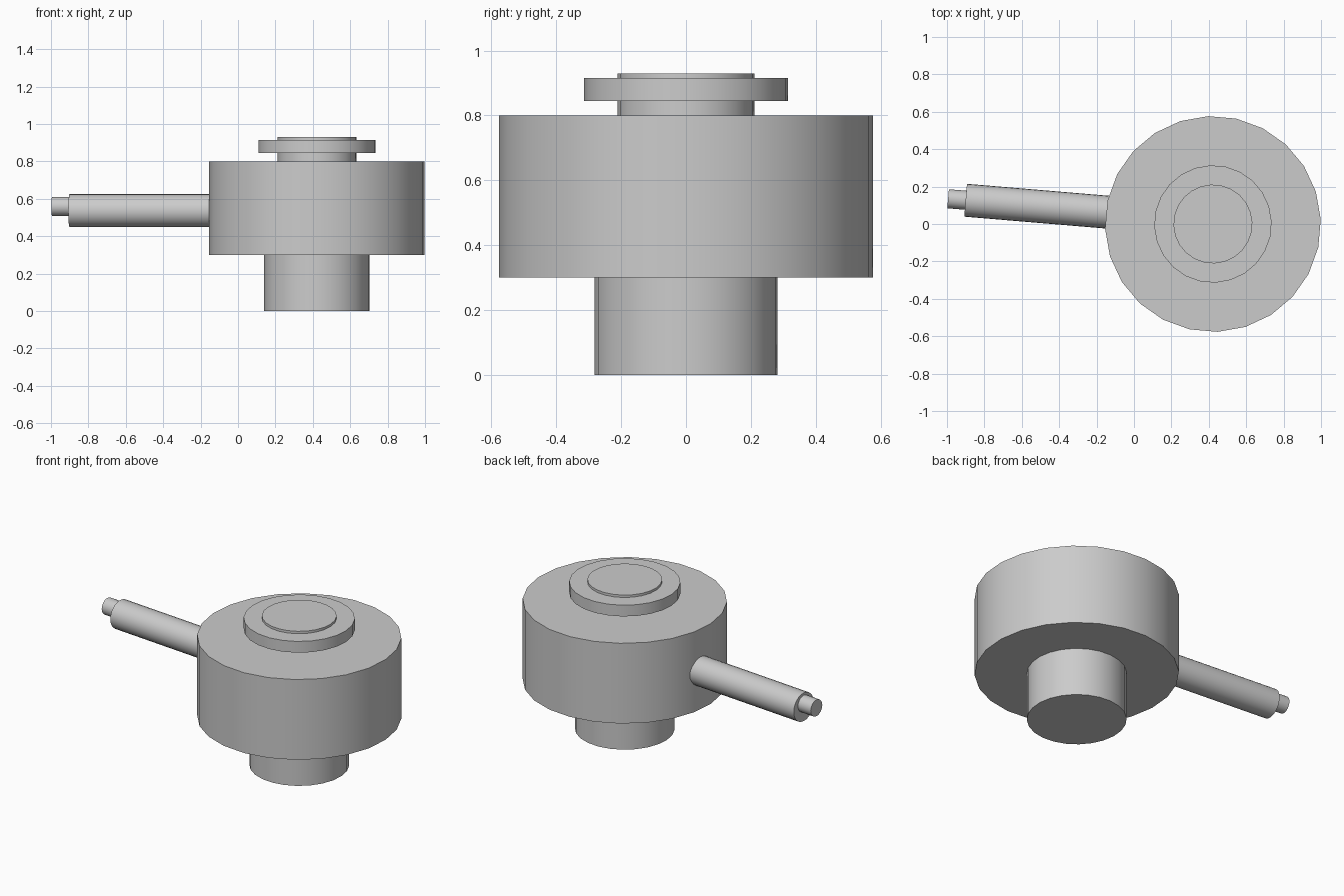
import bpy
import math
from mathutils import Matrix, Vector

cube = bpy.data.objects.get("Cube")
if cube:
    bpy.data.objects.remove(cube, do_unlink=True)

grey = bpy.data.materials.new("plain grey")
grey.use_nodes = True
colour = (0.6, 0.6, 0.6, 1)
grey.diffuse_color = colour
grey.node_tree.nodes["Principled BSDF"].inputs["Base Color"].default_value = colour

AXIS_X = 0.422
SIDES = 24


def cylinder(name, radius, length, matrix):
    """Smooth-sided cylinder along the local z axis of matrix, centred on it."""
    bpy.ops.mesh.primitive_cylinder_add(vertices=SIDES, radius=radius, depth=length)
    obj = bpy.context.object
    obj.name = name
    obj.matrix_world = matrix
    obj.data.materials.append(grey)
    bpy.ops.object.shade_smooth_by_angle(angle=math.radians(35))
    return obj


# Stacked round parts: name, radius, bottom, top
for name, radius, bottom, top in [
    ("foot", 0.282, 0, 0.3),
    ("body", 0.577, 0.3, 0.8),
    ("top_stem", 0.211, 0.8, 0.93),
    ("top_disc", 0.314, 0.845, 0.915),
]:
    place = Matrix.Translation((AXIS_X, 0, (bottom + top) / 2))
    turn = Matrix.Rotation(math.radians(2.5), 4, "Z")
    cylinder(name, radius, top - bottom, place @ turn)

# Side arm and its thin tip, swung slightly backwards
swing = math.radians(4.8)
direction = Vector((-math.cos(swing), math.sin(swing), 0))
aim = direction.to_track_quat("Z", "Y").to_matrix().to_4x4()
for name, radius, height, start, end in [
    ("side_arm", 0.088, 0.537, 0.45, 1.327),
    ("arm_tip", 0.051, 0.559, 1.2, 1.421),
]:
    middle = Vector((AXIS_X, 0.016, height)) + direction * (start + end) / 2
    cylinder(name, radius, end - start, Matrix.Translation(middle) @ aim)
